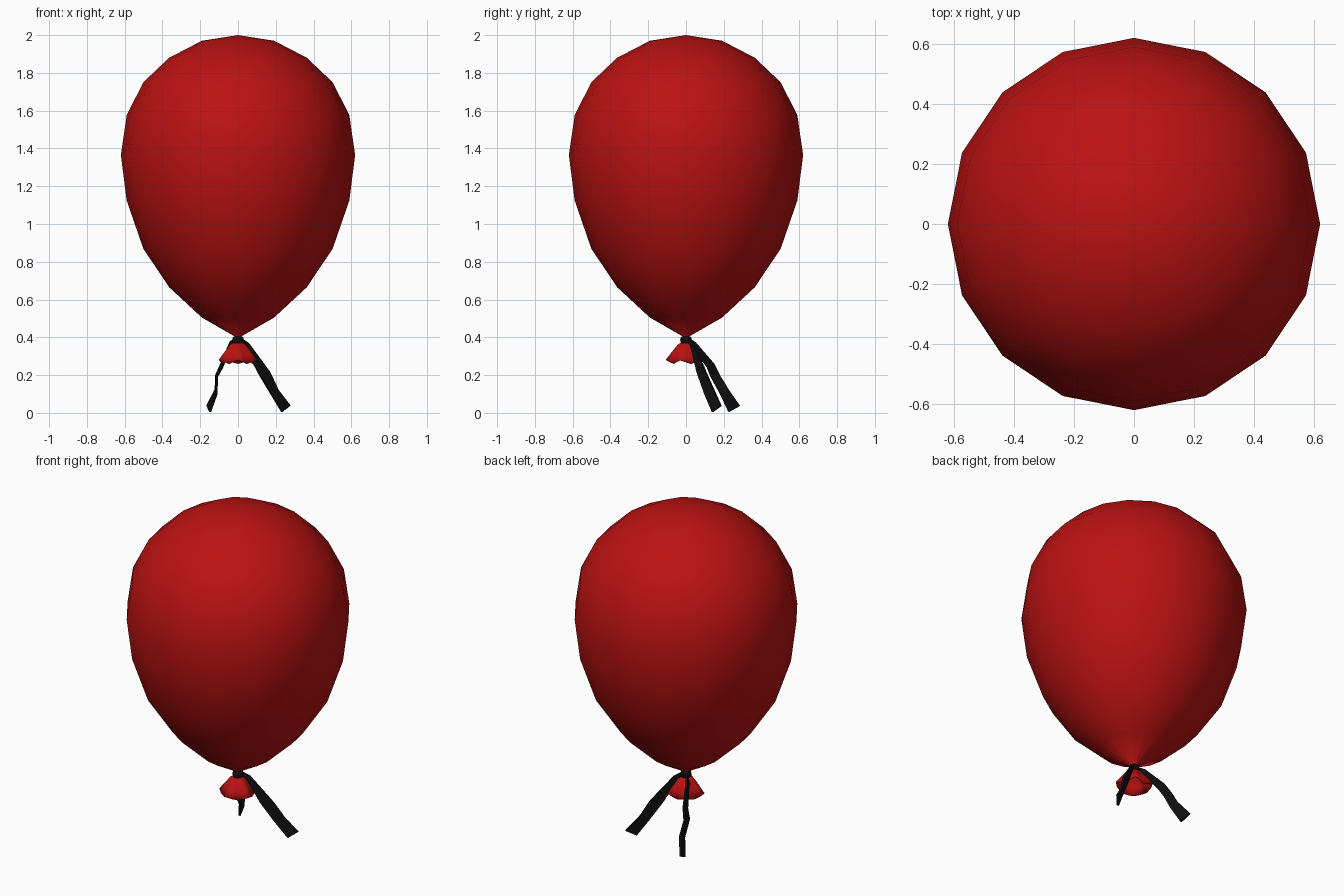
import bpy, math
from mathutils import Vector

if "Cube" in bpy.data.objects:
    bpy.data.objects.remove(bpy.data.objects["Cube"])


def material(name, col):
    m = bpy.data.materials.new(name)
    m.diffuse_color = (*col, 1)
    m.use_nodes = True
    m.node_tree.nodes["Principled BSDF"].inputs["Base Color"].default_value = m.diffuse_color
    return m


RED = material("red_rubber", (0.5, 0.006, 0.006))
BLACK = material("black_ribbon", (0.005, 0.005, 0.005))


def add_mesh(name, verts, faces, mat, smooth=True):
    me = bpy.data.meshes.new(name)
    me.from_pydata(verts, [], faces)
    me.materials.append(mat)
    for p in me.polygons:
        p.use_smooth = smooth
    ob = bpy.data.objects.new(name, me)
    bpy.context.collection.objects.link(ob)
    return ob


def lathe(name, profile, n, mat, wave=None, smooth=True):
    """Revolve (radius, z) points, top to bottom; radius 0 makes a pole."""
    verts, rings, faces = [], [], []
    for k, (r, z) in enumerate(profile):
        start = len(verts)
        if r == 0:
            verts.append((0, 0, z))
            rings.append([start] * n)
            continue
        for i in range(n):
            a = 2 * math.pi * i / n
            dr, dz = wave(k, a) if wave else (0, 0)
            verts.append(((r + dr) * math.cos(a), (r + dr) * math.sin(a), z + dz))
        rings.append(list(range(start, start + n)))
    for a, b in zip(rings, rings[1:]):
        for i in range(n):
            j = (i + 1) % n
            f = [a[i], b[i], b[j], a[j]]
            faces.append(list(dict.fromkeys(f)))
    return add_mesh(name, verts, faces, mat, smooth)


# Balloon body: 16-sided teardrop
heights = [1.97, 1.88, 1.75, 1.575, 1.365, 1.125, 0.87, 0.665, 0.505]
body = [(0, 2.0)]
body += [(0.62 * math.sin(math.radians(18 * (k + 1))), z) for k, z in enumerate(heights)]
body += [(0.018, 0.405), (0.018, 0.37)]
lathe("balloon_body", body, 16, RED)


# Flared, scalloped mouth below the knot
def scallop(k, a):
    w = math.cos(5 * a + math.pi / 2) * (0, 0.15, 0.5, 1)[k]
    return 0.012 * w, 0.01 * w


mouth = lathe("balloon_mouth", [(0.02, 0.375), (0.042, 0.36), (0.075, 0.31), (0.095, 0.271)],
              20, RED, scallop)
sol = mouth.modifiers.new("thickness", "SOLIDIFY")
sol.thickness = 0.006

# Wrapped ribbon around the neck
lathe("knot_band", [(0.015, 0.405), (0.027, 0.402), (0.031, 0.385), (0.027, 0.368), (0.015, 0.365)],
      12, BLACK)


# Ribbon tails: strips between an inner and an outer edge
def ribbon(name, inner, outer):
    n = len(inner)
    faces = [(i, i + 1, n + i + 1, n + i) for i in range(n - 1)]
    ob = add_mesh(name, inner + outer, faces, BLACK, False)
    s = ob.modifiers.new("thickness", "SOLIDIFY")
    s.thickness = 0.012
    s.offset = 0


ribbon("ribbon_tail_right",
       [(0.01, 0.01, 0.375), (0.04, 0.03, 0.345), (0.106, 0.06, 0.215), (0.175, 0.10, 0.10), (0.233, 0.14, 0.005)],
       [(0.01, 0.01, 0.40), (0.055, 0.04, 0.37), (0.168, 0.105, 0.215), (0.212, 0.148, 0.12), (0.275, 0.185, 0.038)])
ribbon("ribbon_tail_left",
       [(-0.01, 0.01, 0.375), (-0.04, 0.03, 0.35), (-0.085, 0.11, 0.24), (-0.112, 0.13, 0.19),
        (-0.114, 0.18, 0.10), (-0.148, 0.225, 0.005)],
       [(-0.01, 0.01, 0.40), (-0.04, 0.05, 0.375), (-0.088, 0.15, 0.26), (-0.115, 0.18, 0.20),
        (-0.118, 0.225, 0.125), (-0.162, 0.285, 0.038)])
